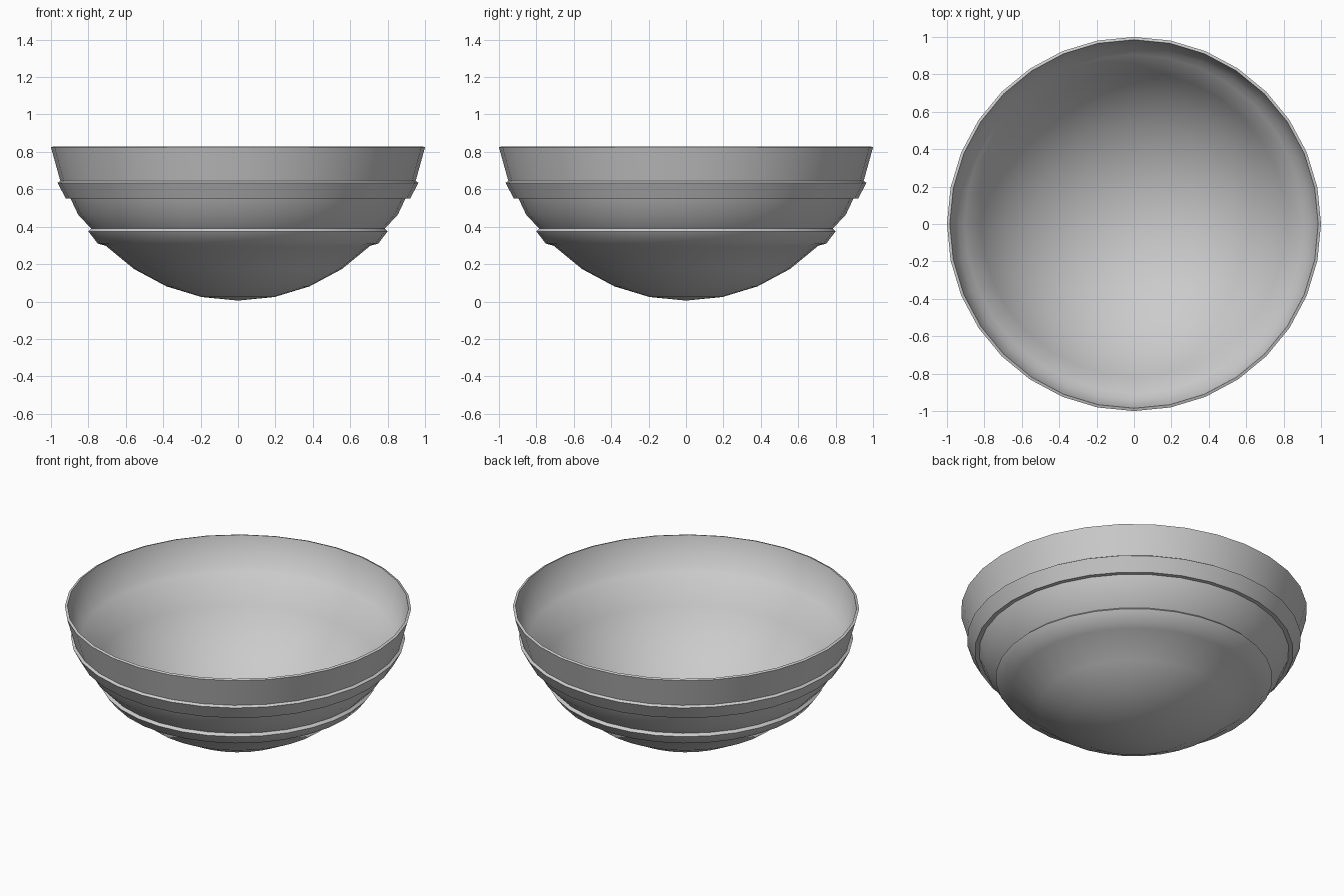
import bpy
import bmesh
from math import sin, cos, pi, radians

cube = bpy.data.objects.get("Cube")
if cube:
    bpy.data.objects.remove(cube)

SEGMENTS = 32
STEP = pi / 16


def material(name, color):
    mat = bpy.data.materials.new(name)
    mat.use_nodes = True
    mat.diffuse_color = color
    mat.node_tree.nodes["Principled BSDF"].inputs["Base Color"].default_value = color
    return mat


def arc(radius, count, centre_z):
    """Points on a sphere's lower half, from the pole outwards."""
    return [(radius * sin(i * STEP), centre_z - radius * cos(i * STEP)) for i in range(count)]


def lathe(name, profile, mat):
    bm = bmesh.new()
    verts = [bm.verts.new((r, 0, z)) for r, z in profile]
    edges = [bm.edges.new(pair) for pair in zip(verts, verts[1:])]
    bmesh.ops.spin(bm, geom=verts + edges, cent=(0, 0, 0), axis=(0, 0, 1),
                   angle=2 * pi, steps=SEGMENTS)
    bmesh.ops.remove_doubles(bm, verts=bm.verts, dist=0.0005)
    bmesh.ops.recalc_face_normals(bm, faces=bm.faces)
    mesh = bpy.data.meshes.new(name)
    bm.to_mesh(mesh)
    bm.free()
    mesh.materials.append(mat)
    obj = bpy.data.objects.new(name, mesh)
    bpy.context.collection.objects.link(obj)
    bpy.ops.object.select_all(action="DESELECT")
    obj.select_set(True)
    bpy.context.view_layer.objects.active = obj
    bpy.ops.object.shade_smooth_by_angle(angle=radians(50))
    return obj


grey = material("plain grey", (0.6, 0.6, 0.6, 1))

# Outside: round base, two stepped ridges and a flared wall
base = arc(1.0, 5, 1.005)
lower_ridge = [(0.75, 0.31), (0.80, 0.375), (0.785, 0.39)]
waist = [(0.855, 0.465), (0.895, 0.55)]
upper_ridge = [(0.92, 0.55), (0.965, 0.635), (0.95, 0.645)]
rim = [(1.0, 0.825), (0.985, 0.83)]

# Inside: smooth hollow running up to the flared wall
hollow = arc(0.98, 7, 1.005)
inside = [(0.94, 0.65)] + hollow[::-1]

lathe("bowl", base + lower_ridge + waist + upper_ridge + rim + inside, grey)
